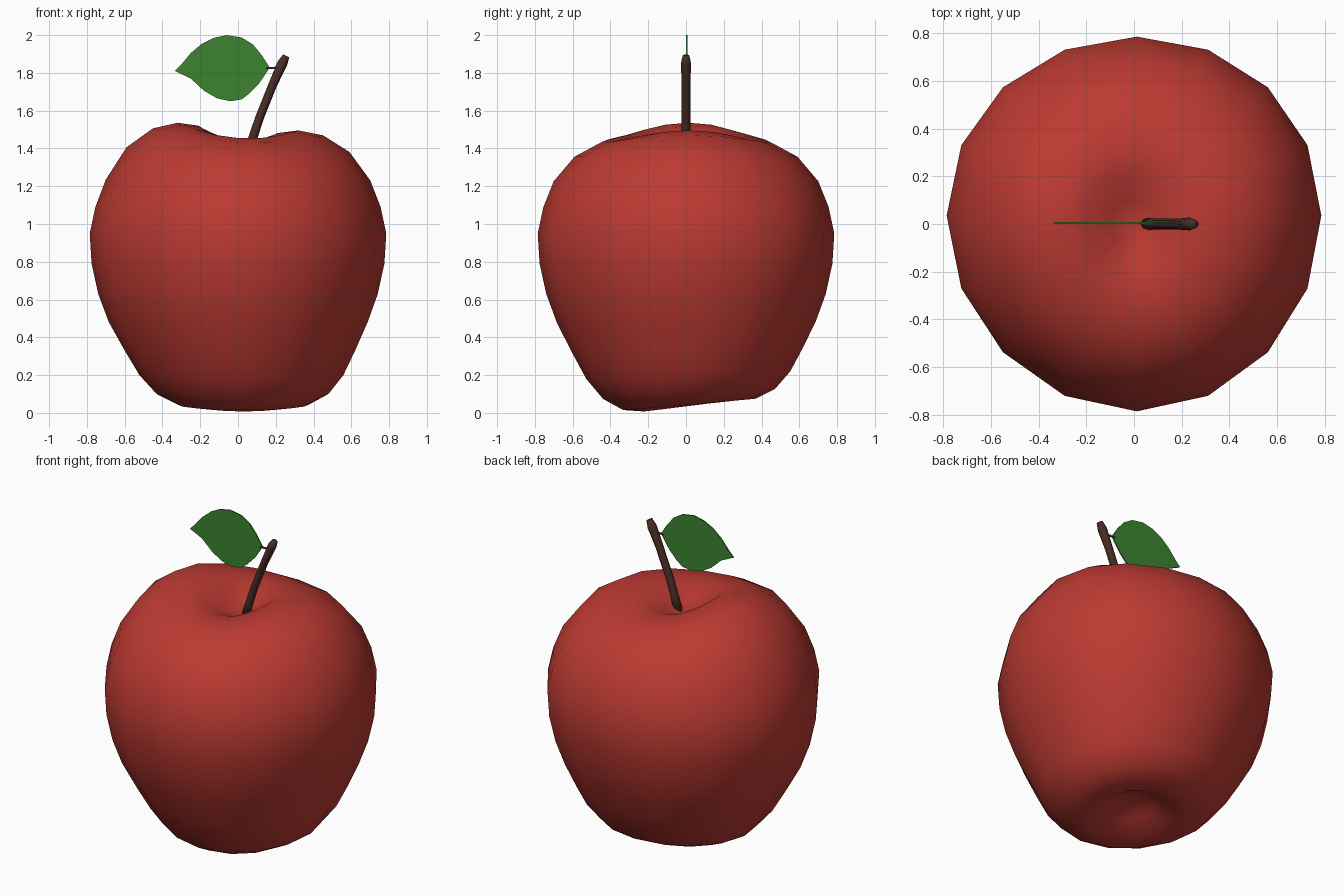
import bpy, bmesh, math
from mathutils import Vector

if "Cube" in bpy.data.objects:
    bpy.data.objects.remove(bpy.data.objects["Cube"])


def material(name, rgb):
    m = bpy.data.materials.new(name)
    m.diffuse_color = (*rgb, 1)
    m.use_nodes = True
    m.node_tree.nodes["Principled BSDF"].inputs["Base Color"].default_value = m.diffuse_color
    return m


RED = material("apple red", (0.50, 0.042, 0.032))
GREEN = material("leaf green", (0.045, 0.23, 0.03))
BROWN = material("stem brown", (0.065, 0.026, 0.018))


def finish(bm, name, mat, smooth):
    bmesh.ops.recalc_face_normals(bm, faces=bm.faces)
    for f in bm.faces:
        f.smooth = smooth
    me = bpy.data.meshes.new(name)
    bm.to_mesh(me)
    bm.free()
    me.materials.append(mat)
    ob = bpy.data.objects.new(name, me)
    bpy.context.collection.objects.link(ob)
    return ob


def skin(bm, rings):
    n = len(rings[0])
    for a, b in zip(rings, rings[1:]):
        for i in range(n):
            j = (i + 1) % n
            bm.faces.new((a[i], a[j], b[j], b[i]))


def tube(name, path, radii, mat, sides, smooth):
    # tube along a path lying in the xz plane
    bm = bmesh.new()
    rings = []
    pts = [Vector(p) for p in path]
    for k, p in enumerate(pts):
        t = (pts[min(k + 1, len(pts) - 1)] - pts[max(k - 1, 0)]).normalized()
        u = Vector((0, 1, 0))
        v = t.cross(u)
        rings.append([bm.verts.new(p + radii[k] * (u * math.cos(a) + v * math.sin(a)))
                      for a in (math.tau * i / sides for i in range(sides))])
    skin(bm, rings)
    bm.faces.new(rings[0])
    bm.faces.new(rings[-1])
    return finish(bm, name, mat, smooth)


# apple body: 16-sided lathe with an uneven rim and a tilted base
PROFILE = [(.12, .11), (.24, .038), (.35, .045), (.455, .10), (.54, .20), (.61, .33),
           (.685, .48), (.74, .63), (.775, .79), (.785, .95), (.755, 1.09), (.70, 1.23),
           (.59, 1.375), (.45, 1.46), (.32, 1.485), (.21, 1.472), (.10, 1.41)]
bm = bmesh.new()
rings = []
for r, z in PROFILE:
    low = max(0, 1 - z / 0.5)
    high = max(0, (z - 1.2) / 0.28)
    if z > 1.3 and r < .2:
        high = 0.4
    ring = []
    for i in range(16):
        a = math.tau * i / 16
        c, s = math.cos(a), math.sin(a)
        dz = low * 0.033 * s + high * (0.03 * math.cos(2 * a) - 0.02 * c)
        ring.append(bm.verts.new((r * c + 0.015 * r * s * s + 0.03 * low,
                                  r * s + 0.045 * r * c * c + 0.02 * low,
                                  max(0, z + dz))))
    rings.append(ring)
skin(bm, rings)
for ring, p in ((rings[0], (.03, .03, .14)), (rings[-1], (.03, .01, 1.375))):
    centre = bm.verts.new(p)
    for i in range(16):
        bm.faces.new((ring[i], ring[(i + 1) % 16], centre))
finish(bm, "apple_body", RED, True)

# stem with a slightly swollen tip
stem = tube("stem", [(.05, 0, 1.36), (.08, 0, 1.46), (.115, 0, 1.565), (.185, 0, 1.74),
                     (.235, 0, 1.85), (.255, 0, 1.89)],
            [.026, .024, .023, .023, .027, .018], BROWN, 8, True)

# leaf stalk
tube("leaf_stalk", [(.15, .005, 1.825), (.18, .005, 1.825), (.215, 0, 1.83)],
     [.006, .006, .007], BROWN, 6, True)

# leaf blade: thin plate
OUTLINE = [(-.335, 1.81), (-.30, 1.845), (-.25, 1.905), (-.19, 1.955), (-.13, 1.985), (-.06, 2.0),
           (.02, 1.987), (.08, 1.95), (.125, 1.895), (.167, 1.83), (.15, 1.80), (.11, 1.742),
           (.06, 1.69), (.02, 1.66), (-.04, 1.65), (-.11, 1.665), (-.18, 1.705), (-.25, 1.77)]
bm = bmesh.new()
sides = [[bm.verts.new((x, y, z)) for x, z in OUTLINE] for y in (.001, .009)]
skin(bm, sides)
for side in sides:
    bm.faces.new(side)
finish(bm, "leaf", GREEN, False)
